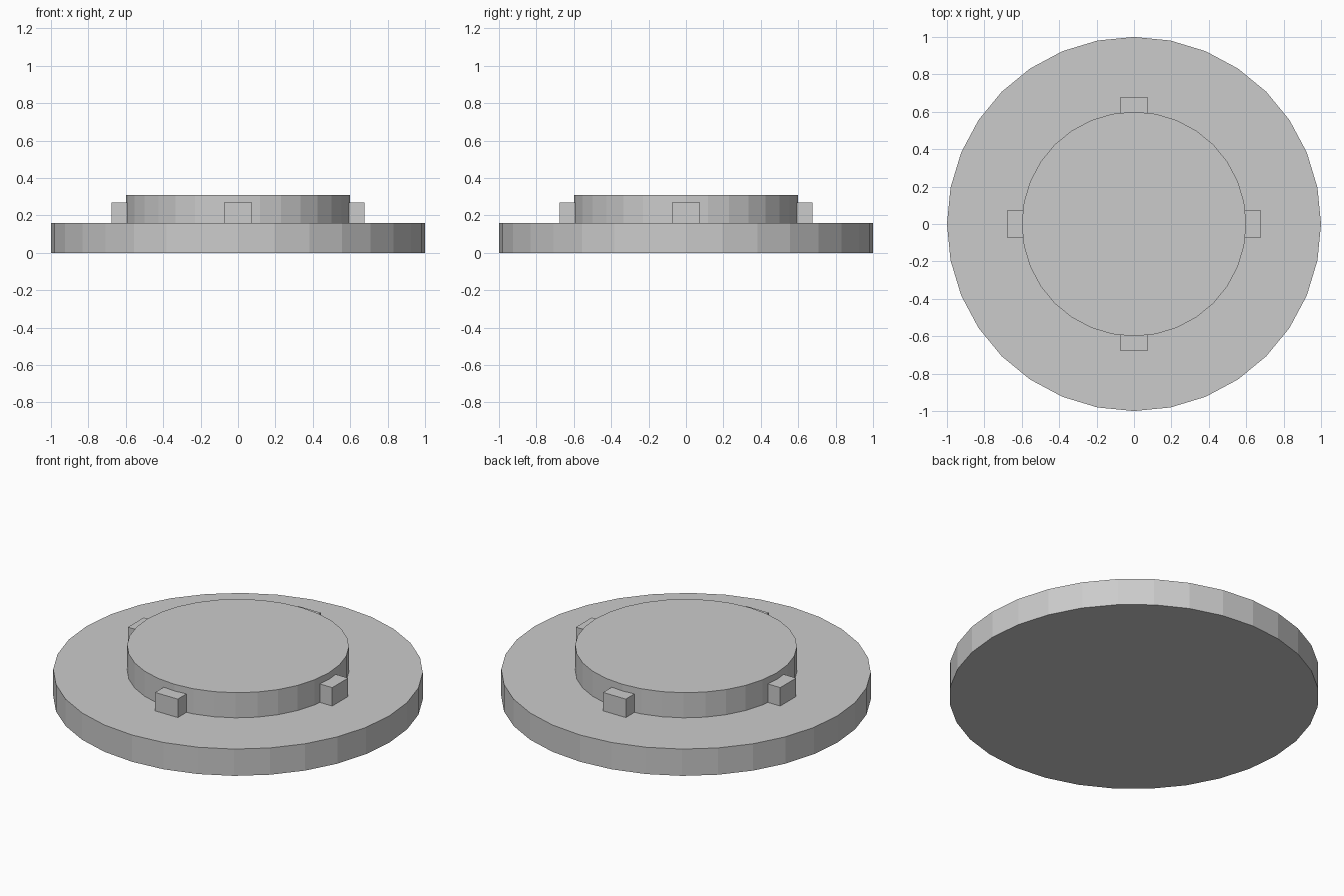
import bpy
from math import cos, sin, pi

if "Cube" in bpy.data.objects:
    bpy.data.objects.remove(bpy.data.objects["Cube"])


def disc(name, radius, z0, z1):
    bpy.ops.mesh.primitive_cylinder_add(vertices=32, radius=radius, depth=z1 - z0,
                                        location=(0, 0, (z0 + z1) / 2))
    bpy.context.object.name = name


def box(name, size, location, angle):
    bpy.ops.mesh.primitive_cube_add(size=1, location=location, rotation=(0, 0, angle))
    bpy.context.object.name = name
    bpy.context.object.scale = size


# Wide base plate and raised centre
disc("base_plate", 1.0, 0.0, 0.16)
disc("raised_centre", 0.6, 0.16, 0.31)

# Four lugs around the raised centre, sunk into its wall
for i in range(4):
    a = i * pi / 2
    box(f"lug_{i + 1}", (0.15, 0.15, 0.11),
        (0.6 * cos(a), 0.6 * sin(a), 0.215), a)
